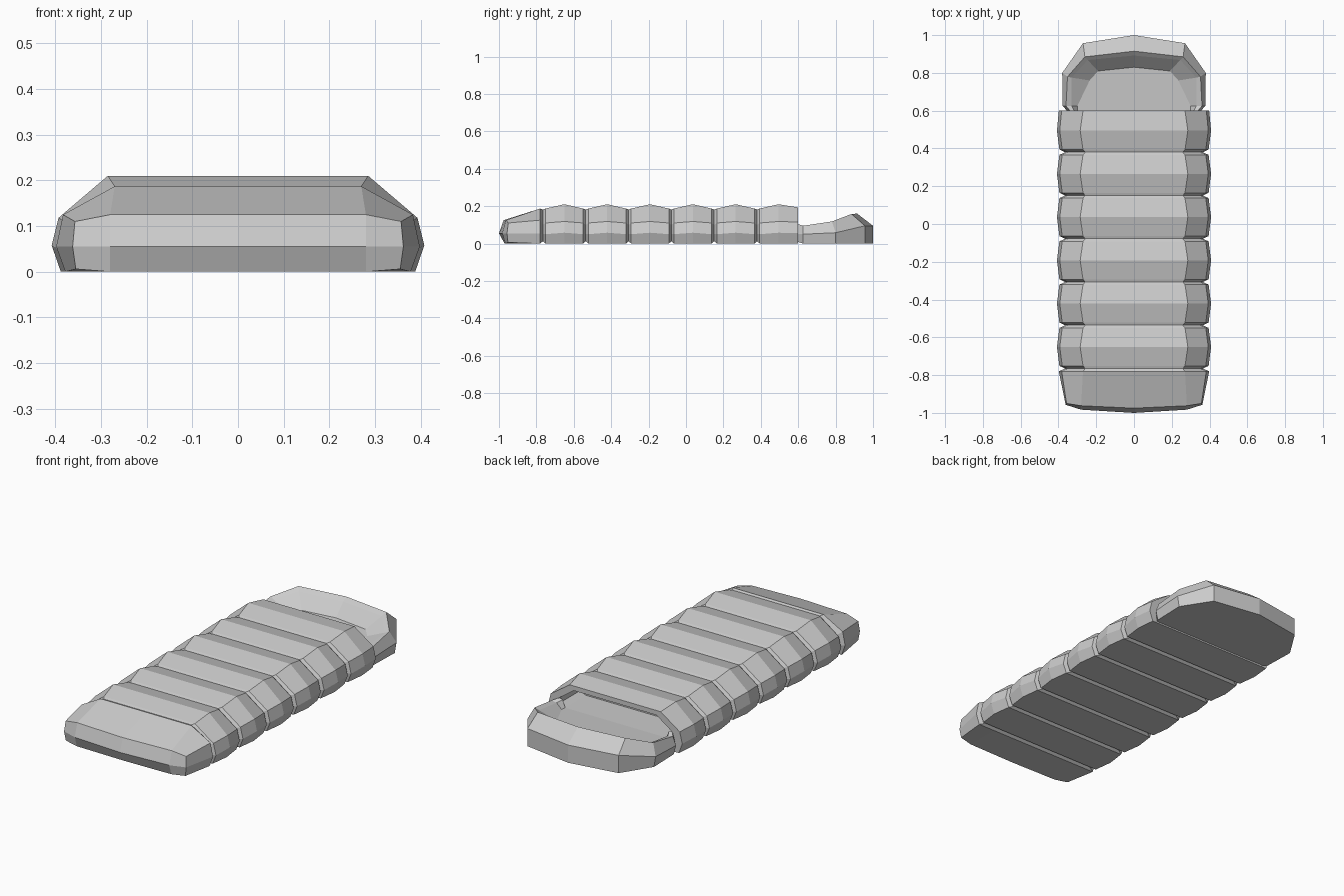
import bpy, bmesh

if "Cube" in bpy.data.objects:
    bpy.data.objects.remove(bpy.data.objects["Cube"])


def mirrored(half):
    """Closed ring from a half profile whose first and last points lie on x = 0."""
    return half + [(-x, y, z) for x, y, z in half[-2:0:-1]]


def arch(half):
    """Open U-shaped strip from a half profile ending on x = 0."""
    return half + [(-x, y, z) for x, y, z in half[-2::-1]]


def loft(bm, rings, closed):
    rows = [[bm.verts.new(p) for p in r] for r in rings]
    n = len(rows[0])
    for a, b in zip(rows, rows[1:]):
        for i in range(n if closed else n - 1):
            j = (i + 1) % n
            bm.faces.new((a[i], a[j], b[j], b[i]))
    return rows


def finish(bm, name):
    bmesh.ops.remove_doubles(bm, verts=bm.verts, dist=0.0005)
    bmesh.ops.recalc_face_normals(bm, faces=bm.faces)
    me = bpy.data.meshes.new(name)
    bm.to_mesh(me)
    bm.free()
    ob = bpy.data.objects.new(name, me)
    bpy.context.collection.objects.link(ob)
    return ob


def section(y, side, top, corner=0.275, low=0.0, mid=0.055, up=0.115):
    return mirrored([(0, y, low), (0.28, y, low), (side - 0.02, y, low), (side, y, mid),
                     (side - 0.015, y, up), (corner, y, top), (0, y, top)])


def edge(y):
    return section(y, 0.395, 0.187, 0.27, mid=0.05, up=0.11)


def ridge(y):
    return section(y, 0.408, 0.21, 0.285, mid=0.058, up=0.118)


def groove(y):
    return section(y, 0.365, 0.182, 0.258, low=0.012, mid=0.05, up=0.10)


# Quilted bag: tapered foot, six padded bands, hollow opening
bm = bmesh.new()
foot = mirrored([(0, -0.97, 0), (0.28, -0.965, 0), (0.355, -0.952, 0.006),
                 (0.362, -0.957, 0.055), (0.357, -0.95, 0.11),
                 (0.28, -0.962, 0.125), (0, -0.975, 0.125)])
rings = [foot, section(-0.78, 0.398, 0.187, 0.27, up=0.125)]
step = 0.229
for i in range(6):
    y0 = -0.765 + i * step
    rings += [groove(y0), edge(y0 + 0.014), ridge(y0 + step / 2)]
    if i < 5:
        rings.append(edge(y0 + step - 0.014))
rings.append(section(0.60, 0.398, 0.193, 0.27))

for y in (0.60, 0.42):
    rings.append(mirrored([(0, y, 0.06), (0.2, y, 0.06), (0.30, y, 0.06), (0.335, y, 0.075),
                           (0.335, y, 0.105), (0.245, y, 0.168), (0, y, 0.168)]))
rows = loft(bm, rings, True)
bm.faces.new(rows[-1])
# Blunt foot end, closed onto a horizontal ridge
f = rows[0]
mid = [bm.verts.new(p) for p in ((0.28, -0.983, 0.055), (0, -1.0, 0.055), (-0.28, -0.983, 0.055))]
for face in ((f[1], f[2], f[3], mid[0]), (f[3], f[4], f[5], mid[0]),
             (f[5], f[6], mid[1], mid[0]), (f[0], f[1], mid[0], mid[1]),
             (f[6], f[7], mid[2], mid[1]), (f[11], f[0], mid[1], mid[2]),
             (f[7], f[8], f[9], mid[2]), (f[9], f[10], f[11], mid[2])):
    bm.faces.new(face)
finish(bm, "quilted_bag")

# Hood: outer wall, raised rim, inner wall and floor
bm = bmesh.new()
strips = [
    [(0.345, 0.595, 0.01), (0.365, 0.625, 0), (0.37, 0.80, 0), (0.27, 0.957, 0), (0, 1.0, 0)],
    [(0.35, 0.595, 0.05), (0.378, 0.625, 0.05), (0.38, 0.80, 0.058), (0.27, 0.957, 0.095), (0, 1.0, 0.095)],
    [(0.335, 0.595, 0.105), (0.36, 0.625, 0.095), (0.352, 0.78, 0.118), (0.26, 0.885, 0.158), (0, 0.915, 0.16)],
    [(0.315, 0.595, 0.10), (0.33, 0.625, 0.09), (0.33, 0.775, 0.108), (0.245, 0.868, 0.14), (0, 0.892, 0.142)],
    [(0.30, 0.595, 0.06), (0.30, 0.625, 0.062), (0.235, 0.76, 0.07), (0.19, 0.81, 0.075), (0, 0.83, 0.078)],
]
rows = loft(bm, [arch(s) for s in strips], False)
bm.faces.new(rows[0])
bm.faces.new(rows[-1])
bm.faces.new([r[0] for r in rows] + [r[-1] for r in reversed(rows)])
finish(bm, "hood")
